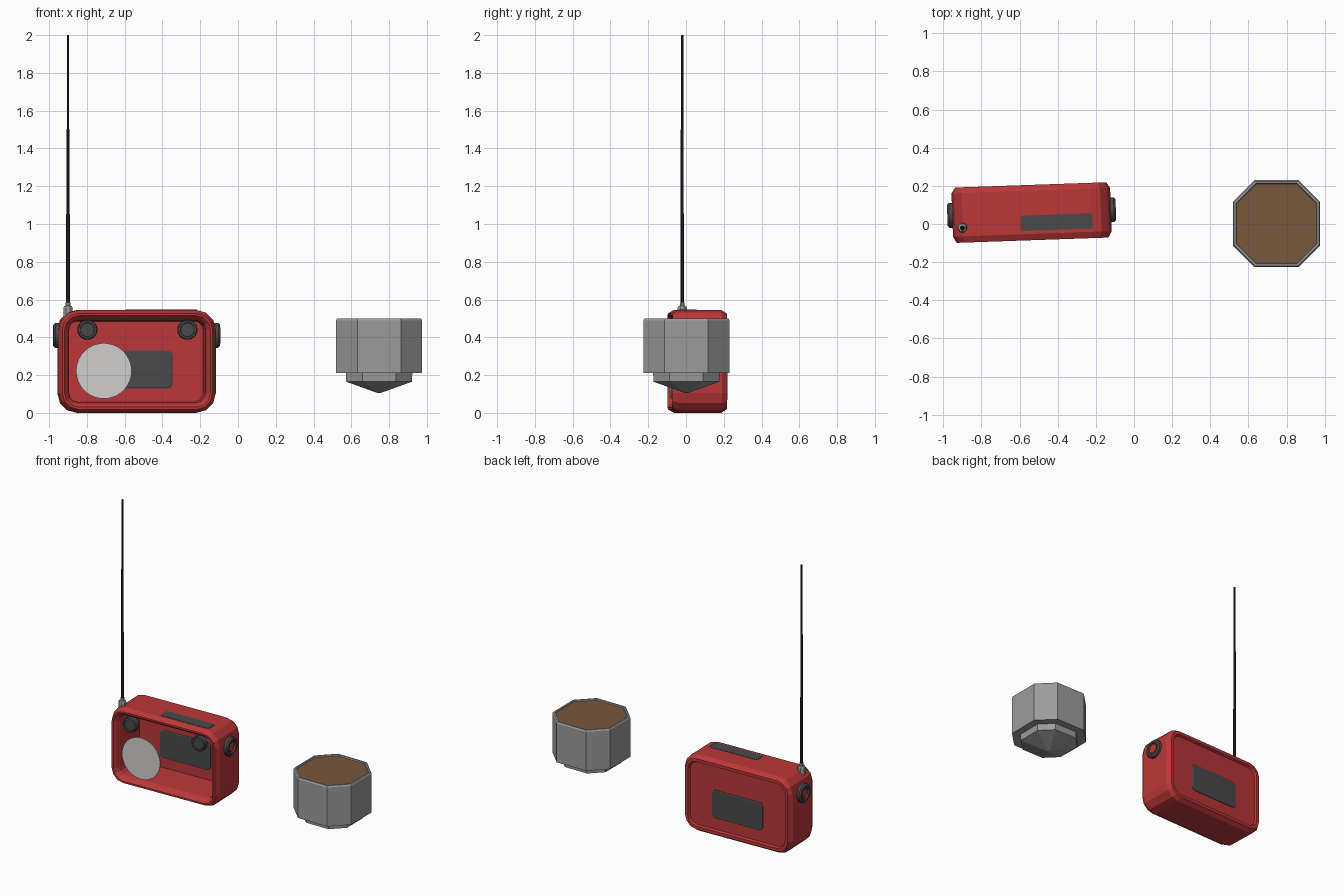
import bpy, bmesh, math
from mathutils import Matrix, Vector

if "Cube" in bpy.data.objects:
    bpy.data.objects.remove(bpy.data.objects["Cube"])


def material(name, r, g, b):
    m = bpy.data.materials.new(name)
    m.diffuse_color = (r, g, b, 1)
    m.use_nodes = True
    m.node_tree.nodes["Principled BSDF"].inputs["Base Color"].default_value = m.diffuse_color
    return m


RED = material("red_case", 0.50, 0.038, 0.040)
DARK = material("dark_grey_plastic", 0.068, 0.068, 0.068)
BLACK = material("black_rod", 0.022, 0.022, 0.022)
STEEL = material("grey_metal", 0.33, 0.33, 0.33)
PALE = material("pale_grey_grille", 0.64, 0.63, 0.62)
BROWN = material("brown_fill", 0.19, 0.095, 0.045)

# The radio stands slightly turned about z
RADIO = Matrix.Translation((-0.537, 0.06, 0)) @ Matrix.Rotation(math.radians(2), 4, 'Z')


def loft(name, rings, mats, matrix=Matrix(), band_mats=None, cap_mats=(0, 0)):
    """Skin a list of equal-length point loops and cap both ends."""
    bm = bmesh.new()
    loops = [[bm.verts.new(p) for p in ring] for ring in rings]
    n = len(loops[0])
    for i in range(len(loops) - 1):
        a, b = loops[i], loops[i + 1]
        for k in range(n):
            f = bm.faces.new((a[k], a[(k + 1) % n], b[(k + 1) % n], b[k]))
            f.material_index = band_mats[i] if band_mats else 0
    for loop, mi in zip((loops[0], loops[-1]), cap_mats):
        bm.faces.new(loop).material_index = mi
    bmesh.ops.recalc_face_normals(bm, faces=bm.faces)
    me = bpy.data.meshes.new(name)
    bm.to_mesh(me)
    bm.free()
    for m in mats:
        me.materials.append(m)
    ob = bpy.data.objects.new(name, me)
    bpy.context.collection.objects.link(ob)
    ob.matrix_world = matrix
    return ob


def rounded(hx, hz, r, seg=3):
    """Rounded rectangle outline as 2D points."""
    pts = []
    for q, (sx, sz) in enumerate(((1, 1), (-1, 1), (-1, -1), (1, -1))):
        for s in range(seg + 1):
            a = math.pi / 2 * (q + s / seg)
            pts.append((sx * (hx - r) + r * math.cos(a), sz * (hz - r) + r * math.sin(a)))
    return pts


def turned(name, profile, centre, axis, mats, n=24, matrix=Matrix(), **kw):
    """Turn a (radius, height) profile around the given axis."""
    rot = Vector(axis).to_track_quat('Z', 'Y').to_matrix().to_4x4()
    place = Matrix.Translation(centre) @ rot
    rings = [[place @ Vector((r * math.cos(2 * math.pi * (k + .5) / n),
                              r * math.sin(2 * math.pi * (k + .5) / n), h))
              for k in range(n)] for r, h in profile]
    return loft(name, rings, mats, matrix, **kw)


# Radio case: open at the front, shallow recess at the back
HX, HZ = 0.416, 0.2725
CASE = [(.060, .120), (.055, -.105), (.045, -.128), (.030, -.145), (.018, -.145),
        (.000, -.112), (.000, .115), (.020, .145), (.042, .145), (.050, .130)]
loft("radio_case",
     [[(x, y, z + HZ) for x, z in rounded(HX - i, HZ - i, 0.105 - i)] for i, y in CASE],
     [RED], RADIO)

# Panel through the back wall, seen from both sides
loft("back_panel",
     [[(x, y, z + 0.23) for x, z in rounded(0.195 - i, 0.1 - i, 0.025)]
      for i, y in ((.006, .114), (0, .117), (0, .133), (.006, .136))],
     [DARK], RADIO)

# Dark strip on top of the case
loft("top_strip",
     [[(x + 0.13, y - 0.055, z) for x, y in rounded(0.187, 0.04, 0.008, 2)]
      for z in (.540, .547)],
     [DARK], RADIO)

# Speaker grille at the front opening
turned("speaker_grille", [(.147, 0), (.147, .008)], (-.178, -.128, .222), (0, -1, 0),
       [PALE], n=64, matrix=RADIO)

for side, label in ((-1, "left"), (1, "right")):
    # Front dials
    turned(label + "_dial",
           [(.050, 0), (.053, .005), (.053, .038), (.048, .044), (.038, .044), (.036, .040)],
           (side * 0.265, -.100, .44), (0, -1, 0), [DARK], matrix=RADIO)
    # Side rings with a red centre
    turned(label + "_side_knob",
           [(.066, 0), (.066, .020), (.056, .030), (.043, .030), (.040, .018),
            (.034, .018), (.030, .022)],
           (side * 0.412, 0, .41), (side, 0, 0), [DARK, RED], n=20, matrix=RADIO,
           band_mats=(0, 0, 0, 0, 1, 1), cap_mats=(0, 1))

# Antenna socket and telescopic rod
turned("antenna_socket",
       [(.027, .49), (.027, .555), (.022, .565), (.014, .568), (.013, .585)],
       (-.90, -.02, 0), (0, 0, 1), [STEEL], n=8)
turned("antenna_rod",
       [(.011, .57), (.011, 1.05), (.0085, 1.055), (.0085, 1.5), (.0065, 1.505), (.0065, 2.0)],
       (-.90, -.02, 0), (0, 0, 1), [BLACK], n=8)


def octagon(h, z):
    """Square of half-width h with corners cut, centred on the tub."""
    f = h * 0.505
    pts = ((h, -f), (h, f), (f, h), (-f, h), (-h, f), (-h, -f), (-f, -h), (f, -h))
    return [(0.747 + x, 0.002 + y, z) for x, y in pts]


# Eight-sided tub with a brown fill and a pointed underside
loft("tub",
     [octagon(h, z) for h, z in
      ((.010, .106), (.174, .165), (.176, .212), (.228, .212), (.228, .490),
       (.222, .500), (.212, .500), (.209, .492))],
     [STEEL, BROWN], cap_mats=(0, 1))
